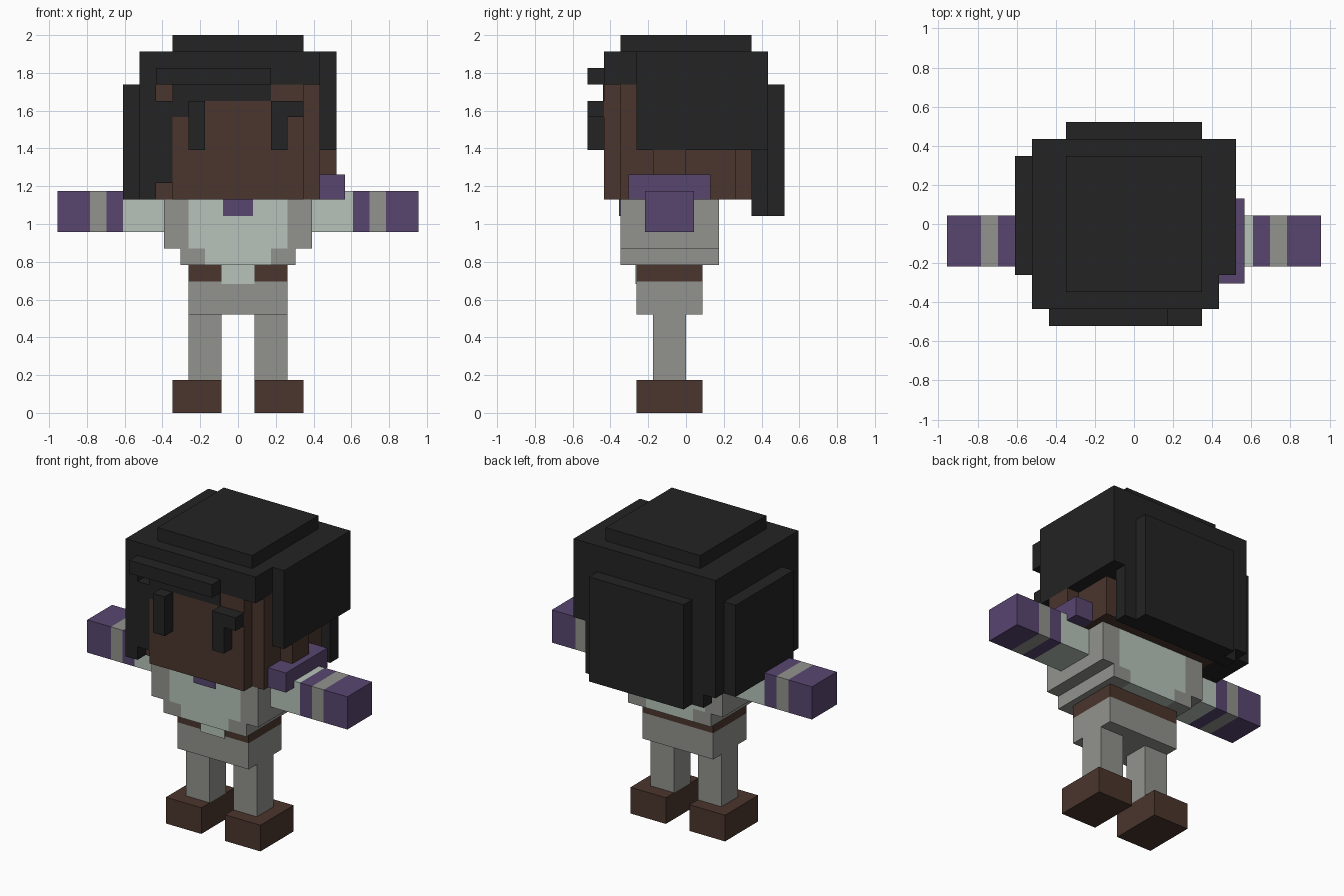
import bpy
import bmesh

cube = bpy.data.objects.get("Cube")
if cube:
    bpy.data.objects.remove(cube, do_unlink=True)

U = 2 / 23  # size of one block


def material(name, *rgb):
    m = bpy.data.materials.new(name)
    m.use_nodes = True
    col = (*rgb, 1)
    m.diffuse_color = col
    node = next(n for n in m.node_tree.nodes if n.type == "BSDF_PRINCIPLED")
    node.inputs["Base Color"].default_value = col
    return m


BLACK = material("black", .017, .017, .017)
BROWN = material("brown", .07, .036, .026)
GREY = material("grey", .288, .292, .27)
MINT = material("pale mint", .473, .552, .491)
PURPLE = material("purple", .098, .061, .163)


def part(name, mat, *boxes):
    """One object from blocks given as (x range), (y range), (z range)."""
    bm = bmesh.new()
    for ranges in boxes:
        verts = bmesh.ops.create_cube(bm, size=1)["verts"]
        for v in verts:
            for i, (lo, hi) in enumerate(ranges):
                v.co[i] = U * (lo if v.co[i] < 0 else hi)
    mesh = bpy.data.meshes.new(name)
    bm.to_mesh(mesh)
    bm.free()
    mesh.materials.append(mat)
    ob = bpy.data.objects.new(name, mesh)
    bpy.context.collection.objects.link(ob)
    return ob


def pair(name, mat, xs, ys, zs):
    """Mirrored left and right parts."""
    part("left_" + name, mat, (xs, ys, zs))
    part("right_" + name, mat, ((-xs[1], -xs[0]), ys, zs))


# Legs and hips
pair("shoe", BROWN, (1, 4), (-3, 1), (0, 2))
pair("leg", GREY, (1, 3), (-2, 0), (2, 6))
part("hips", GREY, ((-3, 3), (-3, 1), (6, 8)))
part("belt", BROWN, ((-3, 3), (-3, 1), (8, 9)))
part("shirt_flap", MINT, ((-1, 1), (-3.08, -2.9), (7.85, 9)))

# Torso: shirt between the two sides of a jacket
TORSO = (-4, 2)
part("shirt", MINT, ((-3, 3), TORSO, (10, 13)), ((-2, 2), TORSO, (9, 10)))
pair("jacket_side", GREY, (3, 4.5), TORSO, (10, 13))
pair("jacket_hem", GREY, (2, 3.5), TORSO, (9, 10))
part("neckline", PURPLE, ((-.9, .9), (-4.08, -3.9), (12, 13)))

# Arms in bands
ARM_Y, ARM_Z = (-2.5, .5), (11, 13.5)
for name, mat, xs in [("sleeve", MINT, (4.5, 7)), ("inner_cuff", PURPLE, (7, 8)),
                      ("wrist", GREY, (8, 9)), ("glove", PURPLE, (9, 11))]:
    pair(name, mat, xs, ARM_Y, ARM_Z)
part("shoulder_pad", PURPLE, ((5, 6.5), (-3.5, 1.5), (13, 14.5)))

# Head and ear
part("head", BROWN, ((-4, 4), (-5, 4), (13, 20)), ((-5, 5), (-4, 3), (13, 20)))
part("left_ear", BROWN, ((5, 6), (-2, 0), (14, 16)))

# Hair
part("hair_top", BLACK, ((-4, 4), (-4, 4), (22, 23)), ((-6, 5), (-5, 5), (20, 22)))
part("left_hair", BLACK, ((5, 6), (-3, 5), (16, 22)))
part("right_hair", BLACK, ((-6, -5), (-5, 5), (13, 20)),
     ((-7, -6), (-3, 4), (13, 20)))
part("front_strand", BLACK, ((-5, -4), (-5, -4), (14, 19)))
part("back_hair", BLACK, ((-5, 5), (4, 5), (12, 20)), ((-4, 4), (5, 6), (12, 20)),
     ((-5, 5), (3, 4), (16, 20)))
part("fringe", BLACK, ((-5, 2), (-6, -5), (20, 21)))
part("hairline", BLACK, ((-4, 2), (-5.06, -4.9), (19, 20)),
     ((-4, -3), (-5.06, -4.9), (18, 19)))

# Eyes and brow
part("right_eye", BLACK, ((-3, -2), (-6, -5), (16, 19)))
part("left_eye", BLACK, ((2, 3), (-6, -5), (16, 18)))
part("left_brow", BLACK, ((2, 4), (-6, -5), (18, 19)))
